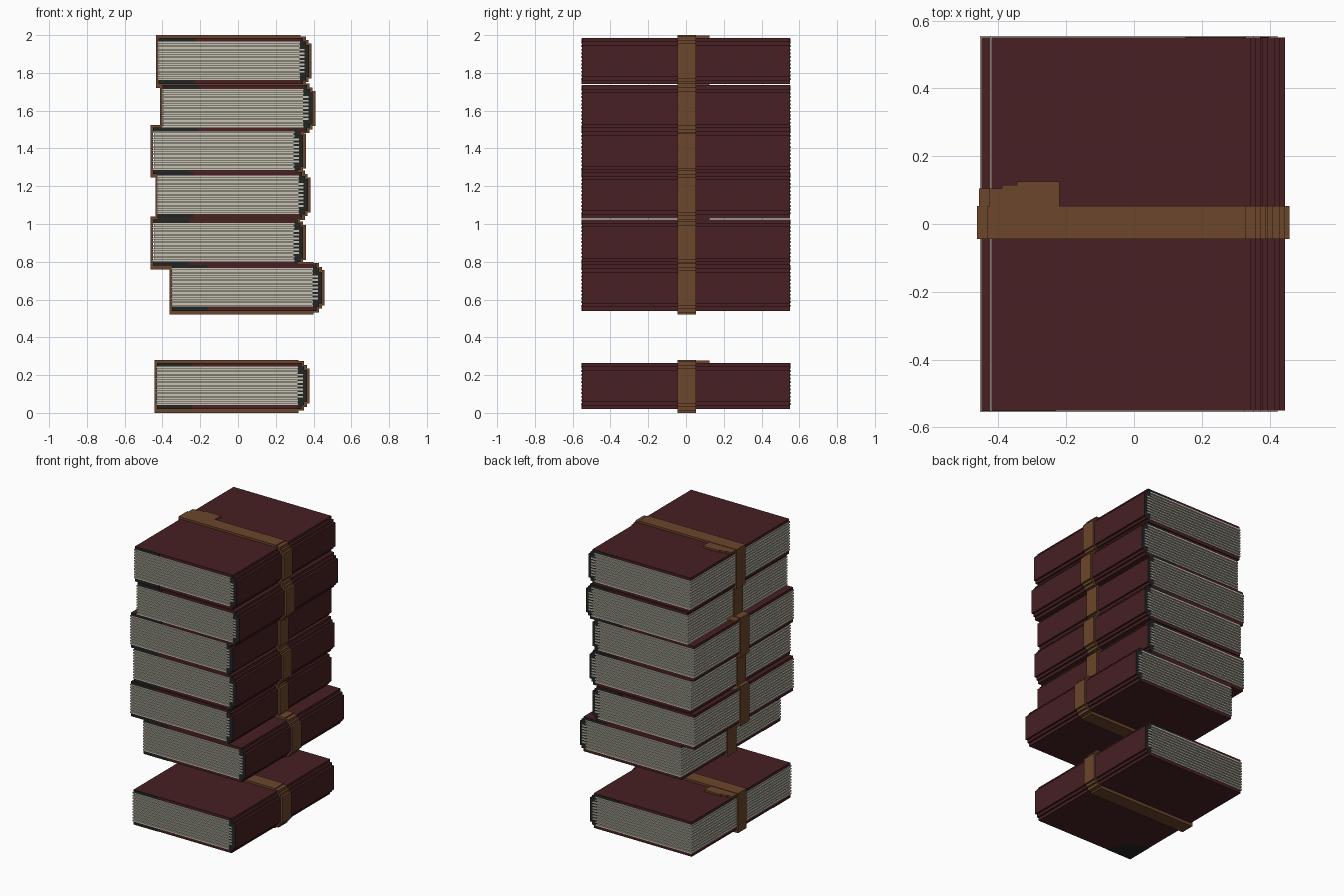
import bpy, bmesh, math

if "Cube" in bpy.data.objects:
    bpy.data.objects.remove(bpy.data.objects["Cube"])


def material(name, rgb):
    m = bpy.data.materials.new(name)
    m.diffuse_color = (*rgb, 1)
    m.use_nodes = True
    m.node_tree.nodes["Principled BSDF"].inputs["Base Color"].default_value = m.diffuse_color
    return m


RED = material("dark red cover", (0.063, 0.0145, 0.0165))
BLACK = material("black lining", (0.016, 0.018, 0.018))
PAGE = material("cream pages", (0.578, 0.552, 0.456))
BROWN = material("brown leather", (0.147, 0.061, 0.025))


def box(bm, x0, x1, y0, y1, z0, z1):
    v = [bm.verts.new((x, y, z)) for z in (z0, z1)
         for x, y in ((x0, y0), (x1, y0), (x1, y1), (x0, y1))]
    faces = [bm.faces.new([v[i] for i in q]) for q in (
        (3, 2, 1, 0), (4, 5, 6, 7), (0, 1, 5, 4),
        (1, 2, 6, 5), (2, 3, 7, 6), (3, 0, 4, 7))]
    return faces


def finish(bm, name, *mats):
    bm.normal_update()
    me = bpy.data.meshes.new(name)
    bm.to_mesh(me)
    bm.free()
    for m in mats:
        me.materials.append(m)
    return me


# Stepped spine: right edge, bottom and top of each step
STEPS = ((0.335, 0.02, 0.265), (0.35, 0.04, 0.245), (0.365, 0.058, 0.227))
ZB, ZT = 0.02, 0.265      # outside of the covers
PB, PT = 0.042, 0.246     # page block
LEFT = -0.43

# Cover boards and spine; spine ends are black
bm = bmesh.new()
box(bm, LEFT, 0.32, -0.55, 0.55, ZB, PB)
box(bm, LEFT, 0.32, -0.55, 0.55, PT, ZT)
for right, lo, hi in STEPS:
    for f in box(bm, 0.315, right, -0.55, 0.55, lo, hi):
        if abs(f.calc_center_median().y) > 0.54:
            f.material_index = 1
cover = finish(bm, "cover", RED, BLACK)

# Black lining on board edges, and the round corner patch underneath
bm = bmesh.new()
for lo, hi in ((ZB, PB), (PT, ZT - 0.002)):
    box(bm, LEFT, -0.24, -0.552, -0.549, lo, hi)
box(bm, 0.14, 0.32, 0.549, 0.552, PT, ZT - 0.002)
fan = [(LEFT, -0.55)] + [(LEFT + 0.19 * math.cos(a), -0.55 + 0.19 * math.sin(a))
                         for a in (i * math.pi / 16 for i in range(9))]
low = bm.faces.new([bm.verts.new((x, y, ZB - 0.002)) for x, y in reversed(fan)])
bmesh.ops.solidify(bm, geom=[low], thickness=0.003)
bmesh.ops.recalc_face_normals(bm, faces=bm.faces)
lining = finish(bm, "lining", BLACK)

# Ridged page block: alternating long and short layers
bm = bmesh.new()
N = 21
for i in range(N):
    lo = PB + (PT - PB) * i / N
    hi = PB + (PT - PB) * (i + 1) / N
    d = 0 if i % 2 == 0 else 0.009
    right = 0.343 if 3 <= i <= N - 4 else 0.318
    box(bm, -0.435 + d, right, -0.555 + d, 0.555 - d, lo, hi)
pages = finish(bm, "pages", PAGE)

# Strap wrapping the whole book
bm = bmesh.new()
T, Y0, Y1 = 0.014, -0.045, 0.053
box(bm, -0.443, 0.32, Y0, Y1, ZT - 0.002, 0.28)
box(bm, -0.443, 0.32, Y0, Y1, 0.0, ZB + 0.002)
box(bm, -0.443, LEFT, Y0, Y1, 0.01, 0.27)
for right, lo, hi in STEPS:
    box(bm, 0.31, right + T, Y0, Y1, lo - T * 0.6, hi + T * 0.6)
strap = finish(bm, "strap", BROWN)

# Strap tab on the top cover
bm = bmesh.new()
for x0, x1, y in ((-0.437, -0.40, 0.105), (-0.40, -0.355, 0.115), (-0.355, -0.23, 0.125)):
    box(bm, x0, x1, 0.045, y, ZT - 0.003, 0.277)
tab = finish(bm, "strap_tab", BROWN)

# Stack of books: sideways shift and height of each
BOOKS = ((0, 0), (0.08, 0.52), (-0.02, 0.76), (0.005, 1.01),
         (-0.02, 1.245), (0.03, 1.47), (0.01, 1.72))
for n, (dx, dz) in enumerate(BOOKS, 1):
    for me in (cover, lining, pages, strap, tab):
        ob = bpy.data.objects.new(f"book_{n}_{me.name}", me)
        ob.location = (dx, 0, dz)
        bpy.context.collection.objects.link(ob)
